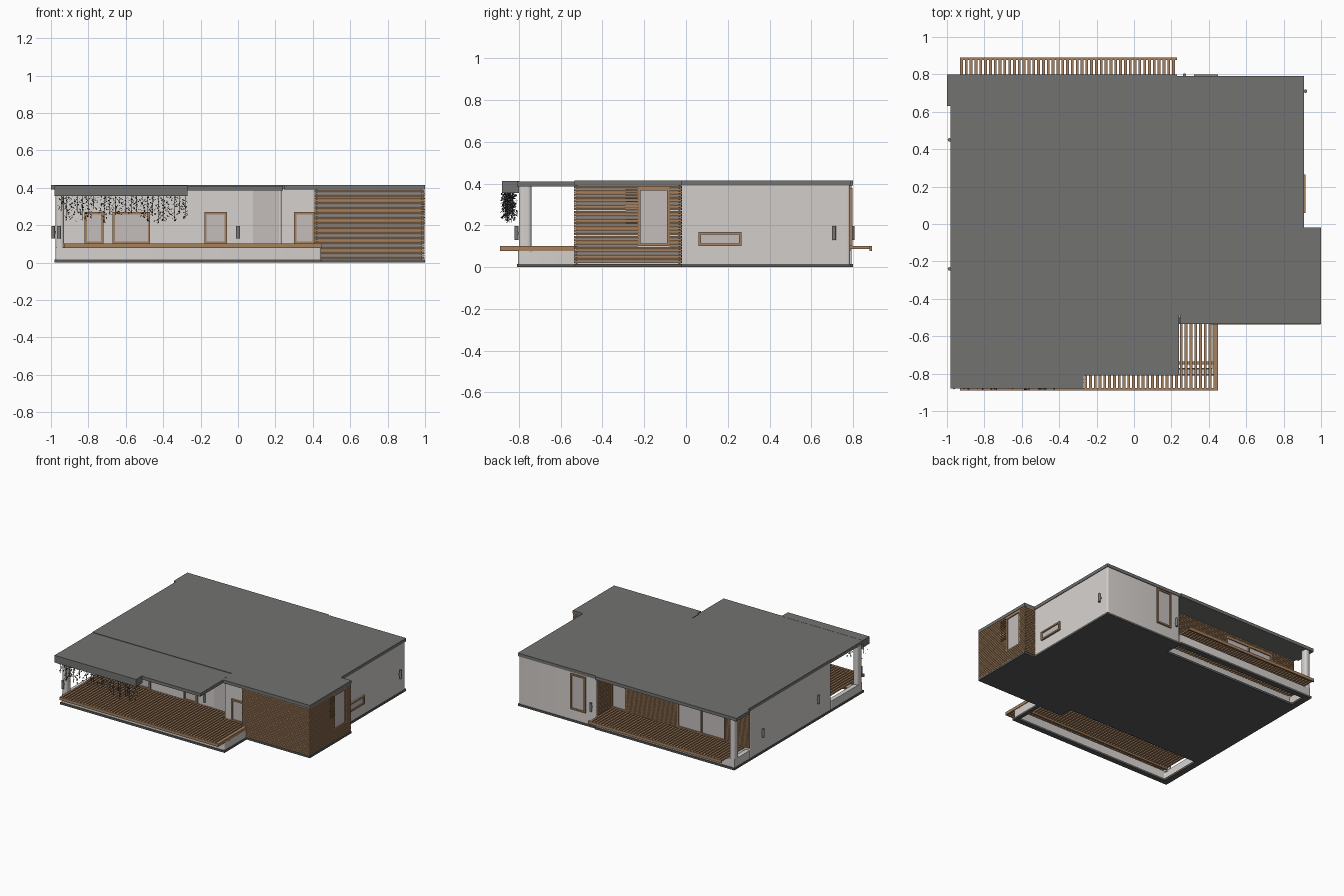
import bpy, bmesh, math, random
from mathutils import Vector, Matrix

if "Cube" in bpy.data.objects:
    bpy.data.objects.remove(bpy.data.objects["Cube"])
random.seed(4)

def material(name, r, g, b):
    m = bpy.data.materials.new(name)
    m.diffuse_color = (r, g, b, 1)
    m.use_nodes = True
    m.node_tree.nodes["Principled BSDF"].inputs["Base Color"].default_value = m.diffuse_color
    return m

WALL = material("white_render", .66, .63, .61)
GLASS = material("pale_glass", .55, .51, .50)
WOOD = material("wood", .38, .22, .115)
DARKWOOD = material("dark_wood", .12, .07, .04)
ROOF = material("roof_grey", .17, .17, .165)
BASE = material("base_grey", .10, .10, .097)
LEAF = material("leaf_grey", .08, .085, .08)
LAMP = material("lamp_grey", .2, .2, .2)

def finish(name, bm, mat):
    bmesh.ops.recalc_face_normals(bm, faces=bm.faces[:])
    me = bpy.data.meshes.new(name)
    bm.to_mesh(me)
    bm.free()
    me.materials.append(mat)
    ob = bpy.data.objects.new(name, me)
    bpy.context.collection.objects.link(ob)
    return ob

def boxes(name, items, mat):
    """Each item is x0, x1, y0, y1, z0, z1."""
    bm = bmesh.new()
    for x0, x1, y0, y1, z0, z1 in items:
        m = Matrix.Translation(((x0+x1)/2, (y0+y1)/2, (z0+z1)/2)) @ Matrix.Diagonal((x1-x0, y1-y0, z1-z0, 1))
        bmesh.ops.create_cube(bm, size=1, matrix=m)
    return finish(name, bm, mat)

def prism(name, pts, z0, z1, mat, round_corners=0):
    bm = bmesh.new()
    f = bm.faces.new([bm.verts.new((x, y, z0)) for x, y in pts])
    r = bmesh.ops.extrude_face_region(bm, geom=[f])
    bmesh.ops.translate(bm, verts=[v for v in r["geom"] if isinstance(v, bmesh.types.BMVert)], vec=(0, 0, z1-z0))
    if round_corners:
        up = [e for e in bm.edges if abs(e.verts[0].co.z - e.verts[1].co.z) > .01]
        bmesh.ops.bevel(bm, geom=up, offset=round_corners, segments=5, affect='EDGES', profile=.5)
    ob = finish(name, bm, mat)
    if round_corners:
        bpy.context.view_layer.objects.active = ob
        ob.select_set(True)
        bpy.ops.object.shade_smooth_by_angle(angle=math.radians(35))
        ob.select_set(False)
    return ob

def on_wall(axis, pos, sign, a0, a1, z0, z1, d0, d1):
    """Box lying on a wall plane, from depth d0 to d1 outwards."""
    p, q = sorted((pos + sign*d0, pos + sign*d1))
    return (p, q, a0, a1, z0, z1) if axis == 'x' else (a0, a1, p, q, z0, z1)

def window(name, axis, pos, sign, a0, a1, z0, z1, bars=()):
    t = .012
    boxes(name + "_pane", [on_wall(axis, pos, sign, a0, a1, z0, z1, -.004, .005)], GLASS)
    rails = [(a0, a0+t, z0, z1), (a1-t, a1, z0, z1), (a0, a1, z0, z0+t), (a0, a1, z1-t, z1)]
    rails += [(b-t/2, b+t/2, z0, z1) for b in bars]
    boxes(name + "_frame", [on_wall(axis, pos, sign, *r, -.004, .013) for r in rails], WOOD)

def cladding(name, axis, pos, sign, a0, a1, holes=(), z0=.02, z1=.392):
    """Horizontal slats, left out where a window hole is."""
    items, n = [], 28
    pitch = (z1 - z0) / n
    for i in range(n):
        z = z0 + i*pitch
        a = a0
        for h0, h1, hz0, hz1 in sorted(holes):
            if hz0 < z + pitch/2 < hz1:
                if h0 > a:
                    items.append(on_wall(axis, pos, sign, a, h0, z, z+pitch*.8, 0, .012))
                a = h1
        if a1 - a > .001:
            items.append(on_wall(axis, pos, sign, a, a1, z, z+pitch*.8, 0, .012))
    boxes(name, items, WOOD)

# Base slab with openings under both terraces
boxes("base_slab", [(-.98, .91, -.43, .64, 0, .016), (.23, 1, -.535, -.02, 0, .016),
                    (-.98, -.93, -.81, .8, 0, .016), (-.93, .45, -.81, -.77, 0, .016),
                    (.42, .45, -.77, -.535, 0, .016), (-.93, .23, .76, .8, 0, .016),
                    (.23, .91, .64, .79, 0, .016)], BASE)

# House body
prism("house_walls", [(-.975, -.41), (.23, -.41), (.23, -.5), (.42, -.5), (.42, -.525), (.985, -.525),
                      (.985, -.03), (.905, -.03), (.905, .785), (.235, .785), (.235, .6), (-.975, .6)],
      .014, .395, WALL, .012)

# Low plinth walls around the terraces
prism("front_plinth", [(-.975, -.41), (-.975, -.805), (.445, -.805), (.445, -.525), (.42, -.525),
                       (.42, -.775), (-.94, -.775), (-.94, -.41)], .014, .08, WALL, .012)
prism("back_plinth", [(-.975, .6), (-.94, .6), (-.94, .765), (.235, .765), (.235, .793), (-.975, .793)],
      .014, .08, WALL, .006)

# Corner columns
for nm, y0, y1 in (("front_column", -.80, -.74), ("back_column", .735, .793)):
    prism(nm, [(-.975, y0), (-.93, y0), (-.93, y1), (-.975, y1)], .07, .39, WALL, .018)

# Roofs
prism("main_roof", [(-.98, -.41), (.23, -.41), (.23, -.49), (.245, -.49), (.245, -.535), (1, -.535),
                    (1, -.02), (.91, -.02), (.91, .79), (.23, .79), (.23, .8), (-1, .8), (-1, .63),
                    (-.98, .63)], .39, .415, ROOF)
boxes("terrace_roof", [(-.98, .24, -.81, -.40, .386, .411)], ROOF)
boxes("roof_planter", [(-.98, -.27, -.88, -.80, .355, .412)], ROOF)

# Slatted decks
def deck(name, x0, x1, n, span, beams):
    p = (x1 - x0) / n
    items = []
    for i in range(n):
        x = x0 + i*p
        y0, y1 = span(x + p/2)
        items.append((x, x + p*.58, y0, y1, .088, .101))
    boxes(name + "_slats", items, WOOD)
    boxes(name + "_beams", beams, WOOD)

deck("front_deck", -.93, .45, 54, lambda x: (-.885, -.41 if x < .23 else -.5 if x < .41 else -.53),
     [(-.93, .45, -.89, -.878, .078, .101), (-.93, .45, -.75, -.735, .074, .088),
      (-.93, .23, -.47, -.455, .074, .088), (.438, .45, -.89, -.535, .078, .101)])
deck("back_deck", -.93, .23, 45, lambda x: (.6, .885),
     [(-.93, .23, .878, .89, .078, .101), (-.93, .23, .73, .745, .074, .088)])

# Wood clad room
cladding("clad_front", 'y', -.525, -1, .41, .997)
side_window = (-.23, -.08, .1, .38)
cladding("clad_right", 'x', .985, 1, -.537, -.022, [side_window])
cladding("clad_back", 'y', -.03, 1, .906, .985)
cladding("clad_left", 'x', .42, -1, -.525, -.5)
window("side_window", 'x', .985, 1, *side_window)
boxes("side_louvre", [(.985, 1.0, -.29, -.232, .21+i*.0145, .214+i*.0145) for i in range(12)], DARKWOOD)

# Back terrace cladding and glazing
back_holes = [(-.77, -.35, .1, .36), (.09, .225, .1, .36)]
cladding("clad_terrace_back", 'y', .6, 1, -.975, .235, back_holes, z0=.1)
cladding("clad_terrace_side", 'x', .235, -1, .612, .77, z0=.1)
window("terrace_glazing", 'y', .6, 1, *back_holes[0], bars=(-.56,))
window("terrace_door", 'y', .6, 1, *back_holes[1])

# Remaining windows and doors
for i, (a0, a1) in enumerate(((-.82, -.72), (-.67, -.47), (-.18, -.06))):
    window("front_window_%d" % (i+1), 'y', -.41, -1, a0, a1, .1, .27)
window("entry_door", 'y', -.5, -1, .30, .41, .1, .27)
boxes("front_panel", [(.08, .22, -.415, -.405, .1, .39)], GLASS)
window("back_door", 'y', .785, 1, .32, .45, .1, .38)
window("right_window", 'x', .905, 1, .06, .265, .1, .168)

# Wall lamps
def lamp(i, x, y, dx, dy):
    bm = bmesh.new()
    c = Vector((x + dx*.012, y + dy*.012, .163))
    bmesh.ops.create_cone(bm, cap_ends=True, segments=12, radius1=.009, radius2=.009, depth=.066,
                          matrix=Matrix.Translation(c))
    bmesh.ops.create_cube(bm, size=.012, matrix=Matrix.Translation((x + dx*.004, y + dy*.004, .163)))
    finish("wall_lamp_%d" % i, bm, LAMP)

for i, l in enumerate(((0, -.41, 0, -1), (-.955, -.80, 0, -1), (.905, .71, 1, 0),
                       (.27, .785, 0, 1), (-.975, .45, -1, 0), (-.975, -.24, -1, 0))):
    lamp(i + 1, *l)

# Hanging plants below the planter
bm = bmesh.new()
for s in range(24):
    x = -.945 + s*.0288
    y = random.uniform(-.865, -.83)
    length = random.uniform(.07, .145)
    bmesh.ops.create_cube(bm, size=1, matrix=Matrix.Translation((x, y, .357 - length/2)) @ Matrix.Diagonal((.002, .002, length, 1)))
    for k in range(int(length / .005)):
        c = Vector((x + random.uniform(-.013, .013), y + random.uniform(-.02, .02), .355 - k*.005))
        ang = random.uniform(0, math.tau)
        out = Vector((math.cos(ang)*.013, math.sin(ang)*.013, -random.uniform(.003, .014)))
        side = Vector((-math.sin(ang), math.cos(ang), random.uniform(-.5, .5))) * .005
        bm.faces.new([bm.verts.new(p) for p in (c, c + out*.5 + side, c + out, c + out*.5 - side)])
finish("hanging_plants", bm, LEAF)
